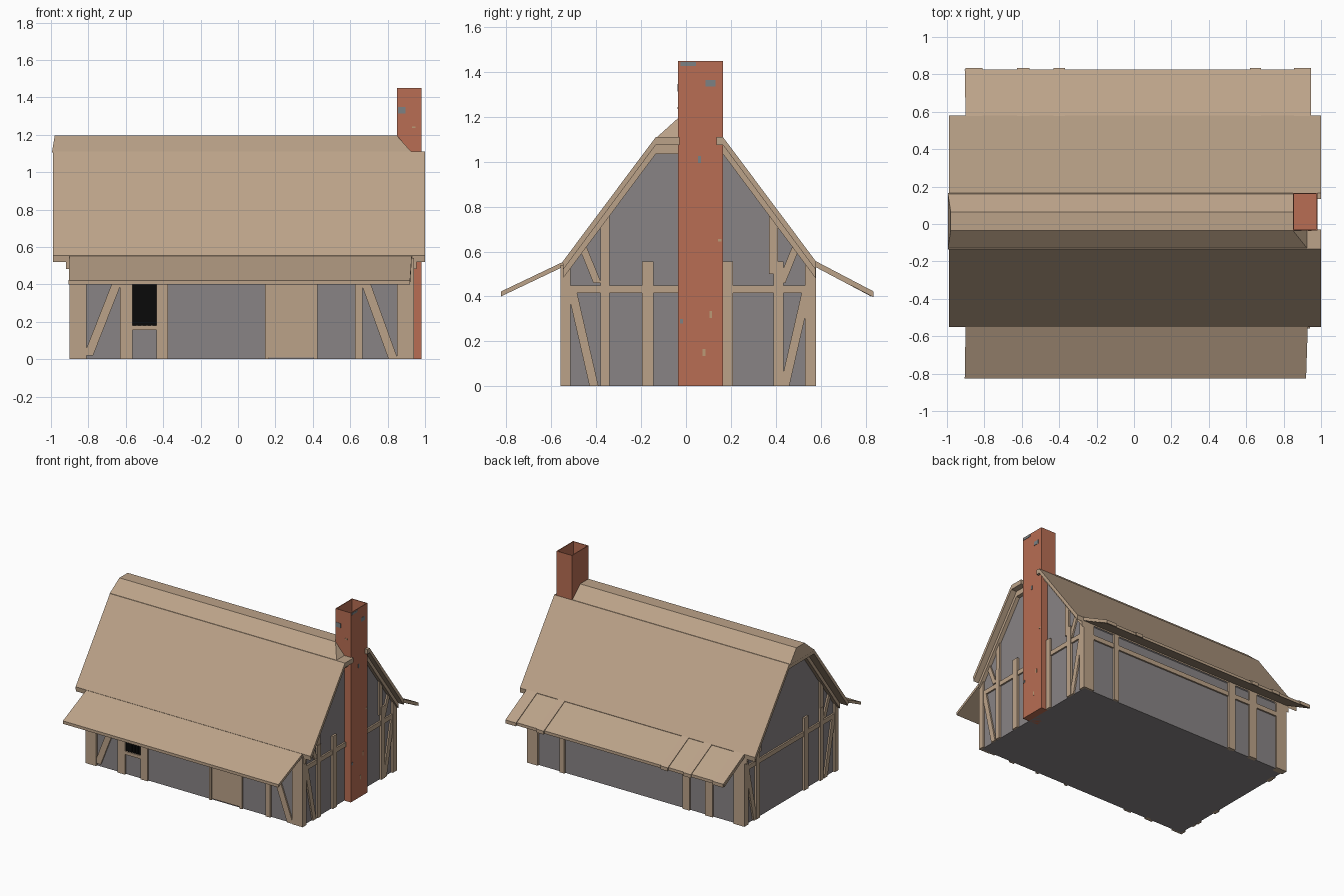
import bpy, bmesh
from mathutils import Vector

if "Cube" in bpy.data.objects:
    bpy.data.objects.remove(bpy.data.objects["Cube"])


def material(name, rgb):
    m = bpy.data.materials.new(name)
    m.diffuse_color = (*rgb, 1)
    m.use_nodes = True
    m.node_tree.nodes["Principled BSDF"].inputs["Base Color"].default_value = m.diffuse_color
    return m


TAN = material("tan_timber", (0.50, 0.365, 0.25))
GREY = material("grey_plaster", (0.25, 0.23, 0.235))
BRICK = material("red_brick", (0.48, 0.155, 0.087))
BLACK = material("black_opening", (0.003, 0.003, 0.003))
STONE = material("blue_grey_stone", (0.20, 0.22, 0.23))
PALE = material("pale_mortar", (0.50, 0.32, 0.18))


def mesh(name, verts, faces, mat):
    me = bpy.data.meshes.new(name)
    me.from_pydata(verts, [], faces)
    bm = bmesh.new()
    bm.from_mesh(me)
    bmesh.ops.recalc_face_normals(bm, faces=bm.faces)
    bm.to_mesh(me)
    bm.free()
    me.materials.append(mat)
    ob = bpy.data.objects.new(name, me)
    bpy.context.collection.objects.link(ob)
    return ob


def loft(name, a, b, mat):
    """Closed solid between two matching outlines."""
    n = len(a)
    sides = [(i, (i + 1) % n, n + (i + 1) % n, n + i) for i in range(n)]
    return mesh(name, a + b, sides + [tuple(range(n)), tuple(range(n, 2 * n))], mat)


def prism_x(name, yz, x0, x1, mat):
    return loft(name, [(x0, y, z) for y, z in yz], [(x1, y, z) for y, z in yz], mat)


def prism_y(name, xz, y0, y1, mat):
    return loft(name, [(x, y0, z) for x, z in xz], [(x, y1, z) for x, z in xz], mat)


def box(name, x0, x1, y0, y1, z0, z1, mat):
    return prism_x(name, [(y0, z0), (y1, z0), (y1, z1), (y0, z1)], x0, x1, mat)


def strip(p, q, w):
    """Sloping bar outline with horizontal ends of width w."""
    return [(p[0] - w / 2, p[1]), (p[0] + w / 2, p[1]), (q[0] + w / 2, q[1]), (q[0] - w / 2, q[1])]


MID = 0.015  # ridge line y

# Plastered body with gables
prism_x("house_body", [(-0.545, 0), (0.565, 0), (0.565, 0.52), (0.17, 1.07),
                       (-0.135, 1.07), (-0.545, 0.52)], -0.885, 0.925, GREY)

# Main roof slopes, gable rafters and lean-to eaves, mirrored front to back
for side, tag in ((-1, "front"), (1, "back")):
    def Y(v):
        return MID + side * v
    prism_x("roof_slope_" + tag, [(Y(0.565), 0.555), (Y(0.15), 1.11), (Y(0.12), 1.11),
                                  (Y(0.12), 1.075), (Y(0.15), 1.075), (Y(0.562), 0.52)],
            -0.99, 1.0, TAN)
    for x0, x1, end in ((0.915, 0.955, "right"), (-0.92, -0.88, "left")):
        prism_x(f"gable_rafter_{tag}_{end}", [(Y(0.562), 0.525), (Y(0.15), 1.078),
                                              (Y(0.15), 1.035), (Y(0.562), 0.482)], x0, x1, TAN)
    # lean-to eave
    xr = 0.93 if side < 0 else 0.945
    yo = side * 0.825
    a = [(x, Y(0.54), 0.565) for x in (-0.90, xr)] + [(xr - 0.01, yo, 0.422), (-0.905, yo, 0.422)]
    loft("eave_" + tag, a, [(x, y, z - 0.022) for x, y, z in a], TAN)

# Raised boards on the back eave
for i, (x0, x1) in enumerate(((-0.90, -0.81), (-0.625, -0.56), (-0.43, -0.37),
                              (0.62, 0.68), (0.855, 0.945))):
    prism_x(f"eave_board_{i}", [(0.56, 0.567), (0.835, 0.423), (0.835, 0.397), (0.56, 0.541)],
            x0, x1, TAN)

# Ridge cap with hipped ends, and flat shelf beside the chimney
low = [(-0.995, -0.135, 1.105), (0.93, -0.135, 1.105), (0.93, 0.165, 1.105), (-0.995, 0.165, 1.105)]
top = [(-0.98, -0.035, 1.195), (0.85, -0.035, 1.195), (0.85, 0.065, 1.195), (-0.98, 0.065, 1.195)]
loft("ridge_cap", low, top, TAN)
box("ridge_underside", -0.99, 0.93, -0.13, 0.16, 1.075, 1.107, TAN)
box("roof_shelf", 0.85, 1.0, -0.135, -0.03, 1.075, 1.11, TAN)
for x0, x1, end in ((0.915, 0.955, "right"), (-0.92, -0.88, "left")):
    box("gable_collar_" + end, x0, x1, -0.135, 0.165, 1.035, 1.08, TAN)

# Corner posts
for x0, x1 in ((-0.90, -0.81), (0.85, 0.94)):
    for y0, y1 in ((-0.56, -0.515), (0.53, 0.58)):
        box("corner_post", x0, x1, y0, y1, 0, 0.54, TAN)

# Front and back wall posts and top beams
for i, (x0, x1) in enumerate(((-0.63, -0.565), (-0.435, -0.375), (0.625, 0.665))):
    box(f"front_post_{i}", x0, x1, -0.56, -0.53, 0, 0.53, TAN)
    box(f"back_post_{i}", x0, x1, 0.55, 0.58, 0, 0.53, TAN)
box("front_beam", -0.88, 0.92, -0.557, -0.53, 0.415, 0.45, TAN)
box("back_beam", -0.88, 0.92, 0.55, 0.577, 0.415, 0.45, TAN)
prism_y("front_brace_left", strip((-0.80, 0.02), (-0.645, 0.415), 0.05), -0.556, -0.53, TAN)
prism_y("front_brace_right", strip((0.83, 0.0), (0.68, 0.415), 0.05), -0.556, -0.53, TAN)

# Window with sill and thin bars
box("window_opening", -0.565, -0.435, -0.55, -0.542, 0.18, 0.415, BLACK)
box("window_sill", -0.565, -0.435, -0.56, -0.53, 0.155, 0.18, TAN)
for i in range(4):
    x = -0.539 + i * 0.026
    box(f"window_bar_{i}", x - 0.003, x + 0.003, -0.555, -0.549, 0.18, 0.415, BLACK)

# Door and frame
box("door", 0.165, 0.405, -0.553, -0.54, 0.01, 0.40, TAN)
for x in (0.145, 0.405):
    box("door_jamb", x, x + 0.02, -0.56, -0.53, 0, 0.42, TAN)
box("door_lintel", 0.145, 0.425, -0.56, -0.53, 0.40, 0.42, TAN)

# Gable framing; the right end leaves room for the chimney
for x0, x1, end in ((0.91, 0.94, "right"), (-0.90, -0.87, "left")):
    b0, b1 = (x0, x1 - 0.003) if end == "right" else (x0 + 0.003, x1)
    box("gable_beam_" + end, b0, b1, -0.53, 0.55, 0.415, 0.45, TAN)
    posts = [(-0.38, -0.34), (-0.195, -0.145), (0.39, 0.435)]
    if end == "right":
        posts.append((0.165, 0.21))
    for y0, y1 in posts:
        box("gable_post_" + end, x0, x1, y0, y1, 0, 0.555, TAN)
    for s in (-1, 1):
        y = MID + s * 0.395
        prism_x("gable_upper_post_" + end, [(y, 0.5), (y - s * 0.04, 0.5), (y - s * 0.04, 0.79),
                                            (y, 0.73)], b0, b1, TAN)
        prism_x("gable_upper_brace_" + end,
                strip((MID + s * 0.41, 0.46), (MID + s * 0.475, 0.62), 0.035), b0, b1, TAN)
        prism_x("gable_lower_brace_" + end,
                strip((MID + s * 0.425, 0.0), (MID + s * 0.52, 0.415), 0.04), b0, b1, TAN)

# Hollow brick chimney: inset top face pushed down
ch = box("chimney", 0.85, 0.98, -0.035, 0.165, 0, 1.45, BRICK)
bm = bmesh.new()
bm.from_mesh(ch.data)
roof_face = max(bm.faces, key=lambda f: f.calc_center_median().z)
bmesh.ops.inset_region(bm, faces=[roof_face], thickness=0.008)
inner = bmesh.ops.extrude_discrete_faces(bm, faces=[roof_face])["faces"][0]
bmesh.ops.translate(bm, verts=inner.verts, vec=Vector((0, 0, -0.24)))
bm.to_mesh(ch.data)
bm.free()

# Odd stones and mortar flecks on the chimney faces
for y, z, w, h, m in ((0.01, 1.437, 0.07, 0.018, STONE), (0.11, 1.35, 0.045, 0.03, STONE),
                      (0.06, 1.01, 0.014, 0.03, STONE), (-0.02, 0.29, 0.014, 0.02, STONE),
                      (0.11, 0.32, 0.012, 0.03, PALE), (0.15, 0.65, 0.016, 0.012, PALE),
                      (0.08, 0.15, 0.012, 0.03, PALE)):
    box("chimney_fleck_side", 0.979, 0.982, y - w / 2, y + w / 2, z - h / 2, z + h / 2, m)
for x, z, w, h, m in ((0.875, 1.33, 0.04, 0.035, STONE), (0.94, 1.24, 0.02, 0.01, PALE)):
    box("chimney_fleck_front", x - w / 2, x + w / 2, -0.037, -0.034, z - h / 2, z + h / 2, m)
